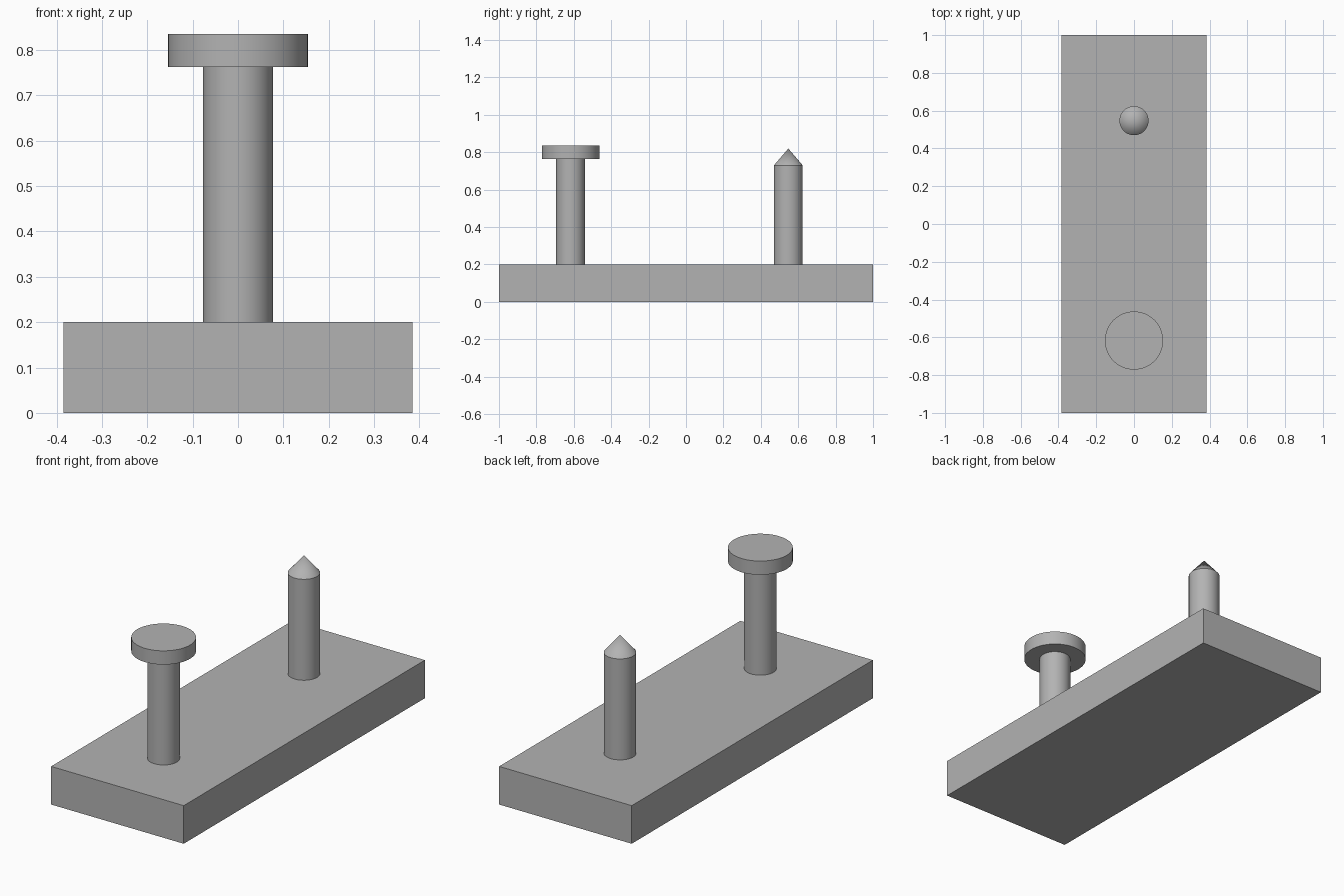
import bpy
import bmesh
import math

cube = bpy.data.objects.get("Cube")
if cube:
    bpy.data.objects.remove(cube, do_unlink=True)

# Single grey finish
GREY = (0.45, 0.45, 0.45, 1)
grey = bpy.data.materials.new("plain_grey")
grey.use_nodes = True
grey.diffuse_color = GREY
grey.node_tree.nodes["Principled BSDF"].inputs["Base Color"].default_value = GREY

BASE_TOP = 0.2
PIN_RADIUS = 0.077
SEGMENTS = 64


def add_lathe(name, y, profile):
    """Revolve an (r, z) profile around a vertical axis at the given y."""
    bm = bmesh.new()
    points = [bm.verts.new((r, 0, z)) for r, z in profile]
    edges = [bm.edges.new(pair) for pair in zip(points, points[1:])]
    bmesh.ops.spin(bm, geom=points + edges, cent=(0, 0, 0), axis=(0, 0, 1),
                   angle=math.tau, steps=SEGMENTS, use_duplicate=False)
    bmesh.ops.remove_doubles(bm, verts=bm.verts[:], dist=0.0001)
    bmesh.ops.recalc_face_normals(bm, faces=bm.faces[:])
    mesh = bpy.data.meshes.new(name)
    bm.to_mesh(mesh)
    bm.free()
    obj = bpy.data.objects.new(name, mesh)
    bpy.context.collection.objects.link(obj)
    obj.location.y = y
    mesh.materials.append(grey)
    bpy.ops.object.select_all(action='DESELECT')
    obj.select_set(True)
    bpy.context.view_layer.objects.active = obj
    bpy.ops.object.shade_smooth_by_angle(angle=math.radians(30))
    return obj


# Base slab
bpy.ops.mesh.primitive_cube_add(size=1, location=(0, 0, BASE_TOP / 2))
base = bpy.context.object
base.name = "base_slab"
base.scale = (0.77, 2, BASE_TOP)
bpy.ops.object.transform_apply(location=False, rotation=False, scale=True)
base.data.materials.append(grey)

# Front pin with a wide flat head
add_lathe("headed_pin", -0.617, [
    (0, BASE_TOP), (PIN_RADIUS, BASE_TOP), (PIN_RADIUS, 0.763),
    (0.154, 0.763), (0.154, 0.835), (0, 0.835)])

# Rear pin with a conical tip
add_lathe("pointed_pin", 0.547, [
    (0, BASE_TOP), (PIN_RADIUS, BASE_TOP), (PIN_RADIUS, 0.73), (0, 0.82)])
